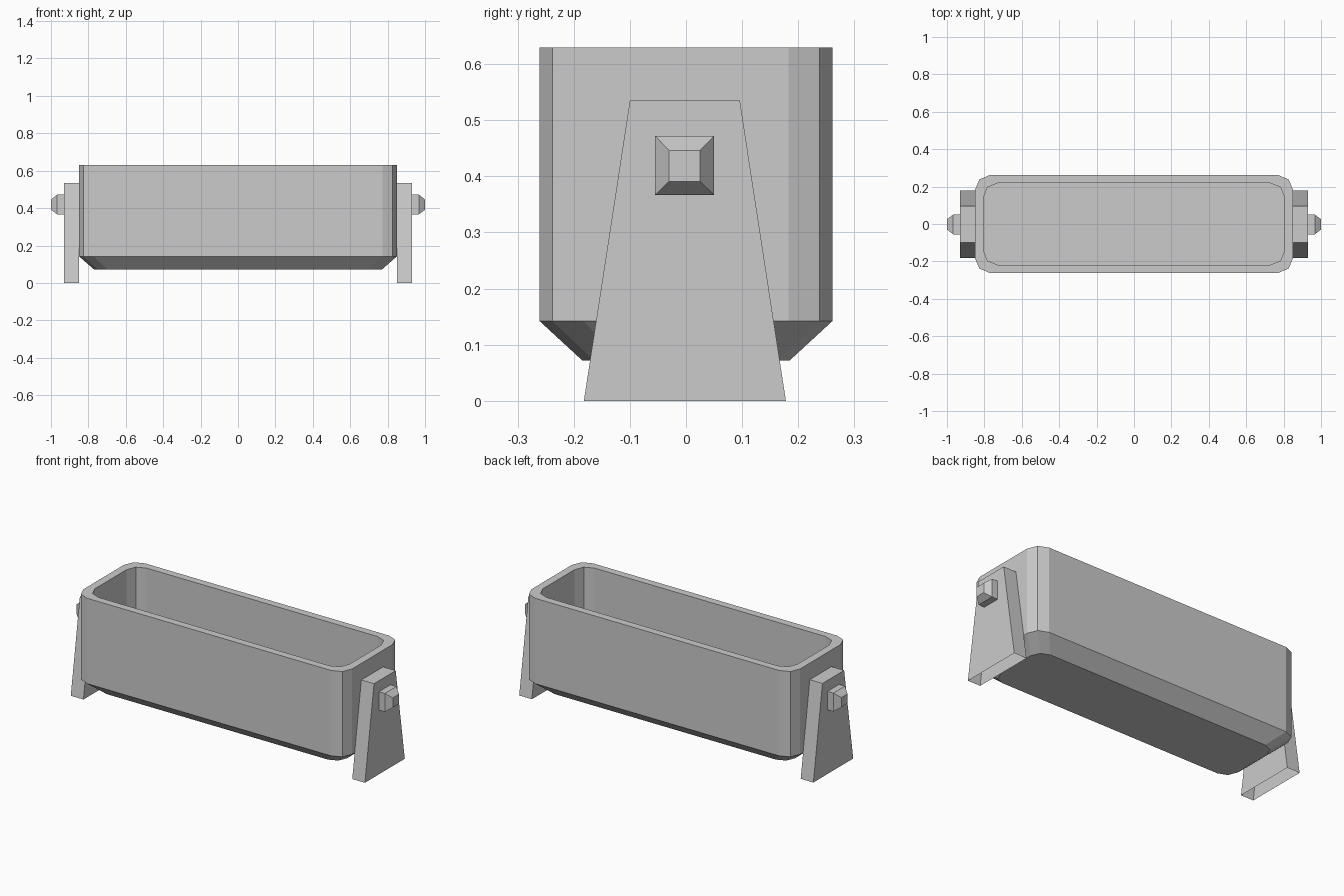
import bpy, bmesh, math

if "Cube" in bpy.data.objects:
    bpy.data.objects.remove(bpy.data.objects["Cube"])


def loft(name, rings, cap_start=True, cap_end=True):
    """Skin a list of equal-length closed rings into one mesh object."""
    bm = bmesh.new()
    loops = [[bm.verts.new(p) for p in ring] for ring in rings]
    n = len(loops[0])
    for a, b in zip(loops, loops[1:]):
        for i in range(n):
            j = (i + 1) % n
            bm.faces.new((a[i], a[j], b[j], b[i]))
    if cap_start:
        bm.faces.new(loops[0][::-1])
    if cap_end:
        bm.faces.new(loops[-1])
    bmesh.ops.recalc_face_normals(bm, faces=bm.faces)
    mesh = bpy.data.meshes.new(name)
    bm.to_mesh(mesh)
    bm.free()
    obj = bpy.data.objects.new(name, mesh)
    bpy.context.collection.objects.link(obj)
    return obj


def rounded_ring(hx, hy, r, z, steps=2):
    """Rounded rectangle with a few segments per corner."""
    pts = []
    for k, (sx, sy) in enumerate(((1, 1), (-1, 1), (-1, -1), (1, -1))):
        for s in range(steps + 1):
            a = math.pi / 2 * (k + s / steps)
            pts.append((sx * (hx - r) + r * math.cos(a),
                        sy * (hy - r) + r * math.sin(a), z))
    return pts


def side_rect(x, y0, y1, z0, z1):
    """Rectangle in a plane facing the x axis."""
    return [(x, y0, z0), (x, y1, z0), (x, y1, z1), (x, y0, z1)]


# Trough: chamfered underside, outer wall, rim, inner wall and floor
loft("trough", [
    rounded_ring(0.77, 0.185, 0.07, 0.072),
    rounded_ring(0.85, 0.261, 0.078, 0.142),
    rounded_ring(0.85, 0.261, 0.078, 0.63),
    rounded_ring(0.805, 0.218, 0.075, 0.63),
    rounded_ring(0.805, 0.218, 0.075, 0.12),
])

for side, s in (("right", 1), ("left", -1)):
    # Tapered end support, open underneath
    loft(side + "_support", [
        [(s * 0.85, -0.182, 0), (s * 0.93, -0.182, 0),
         (s * 0.93, 0.178, 0), (s * 0.85, 0.178, 0)],
        [(s * 0.85, -0.1, 0.535), (s * 0.93, -0.1, 0.535),
         (s * 0.93, 0.096, 0.535), (s * 0.85, 0.096, 0.535)],
    ], cap_start=False)

    # Square pivot pin with a bevelled tip
    loft(side + "_pivot_pin", [
        side_rect(s * 0.925, -0.055, 0.05, 0.367, 0.472),
        side_rect(s * 0.967, -0.055, 0.05, 0.367, 0.472),
        side_rect(s * 1.0, -0.03, 0.025, 0.391, 0.446),
    ])
